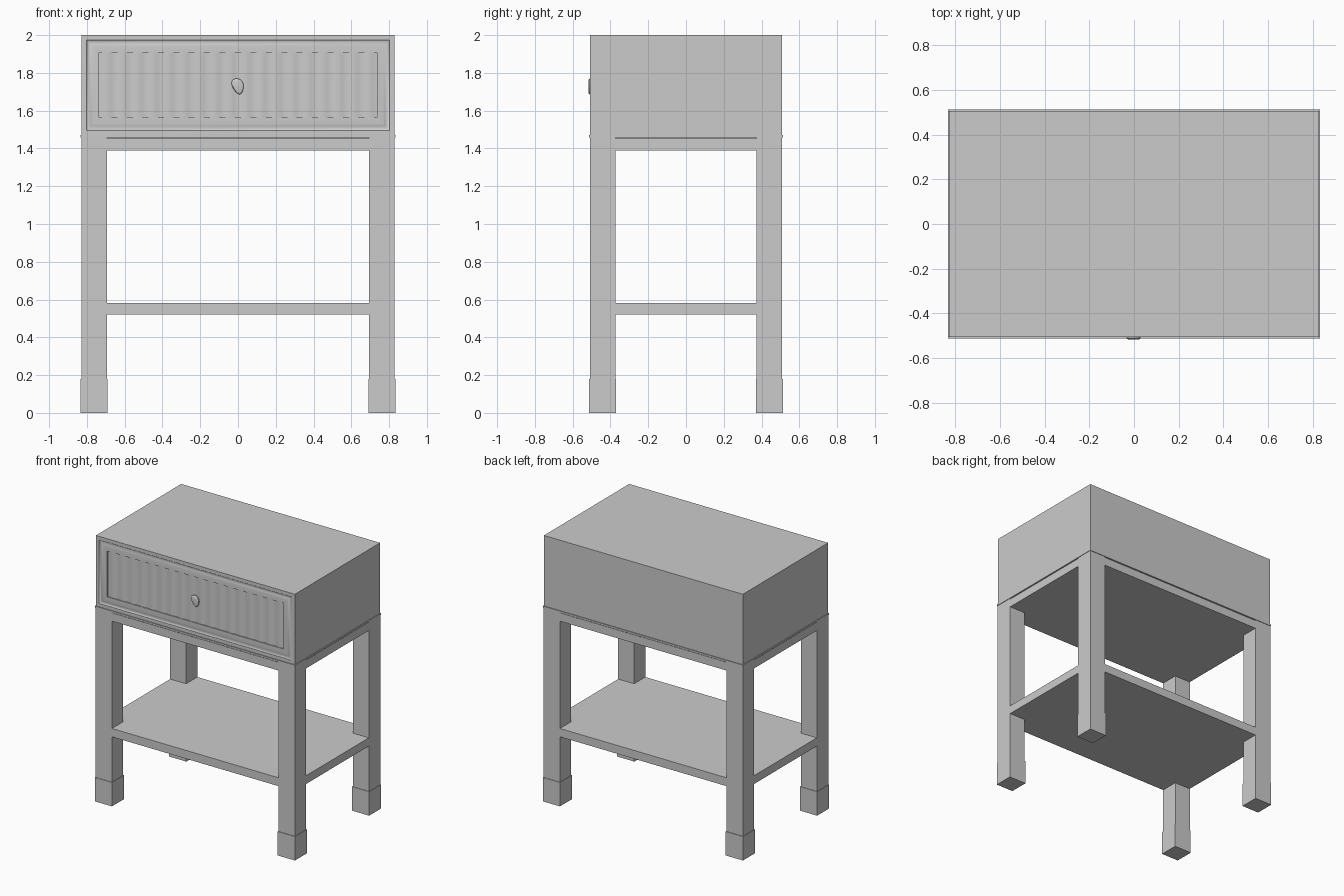
import bpy
import bmesh
import math

if "Cube" in bpy.data.objects:
    bpy.data.objects.remove(bpy.data.objects["Cube"])

grey = bpy.data.materials.new("plain_grey")
grey.use_nodes = True
GREY = (0.6, 0.6, 0.6, 1)
grey.diffuse_color = GREY
grey.node_tree.nodes["Principled BSDF"].inputs["Base Color"].default_value = GREY

HX, HY = 0.833, 0.513      # outer half sizes of the stand
BX, BY = 0.828, 0.507      # half sizes of the drawer case
Z0, Z1 = 1.47, 2.0         # drawer case bottom and top
LEG = 0.135


def finish(name, bm, smooth=False):
    bmesh.ops.recalc_face_normals(bm, faces=bm.faces)
    mesh = bpy.data.meshes.new(name)
    bm.to_mesh(mesh)
    bm.free()
    mesh.materials.append(grey)
    obj = bpy.data.objects.new(name, mesh)
    bpy.context.collection.objects.link(obj)
    if smooth:
        bpy.ops.object.select_all(action="DESELECT")
        obj.select_set(True)
        bpy.context.view_layer.objects.active = obj
        bpy.ops.object.shade_smooth_by_angle(angle=math.radians(35))
    return obj


def box(name, low, high):
    bm = bmesh.new()
    bmesh.ops.create_cube(bm, size=1)
    for v in bm.verts:
        v.co = [a + (c + 0.5) * (b - a) for a, b, c in zip(low, high, v.co)]
    return finish(name, bm)


# Legs and their slightly wider foot caps
for side, sx in (("left", 1), ("right", -1)):
    for end, sy in (("front", -1), ("back", 1)):
        for part, grow, bottom, top in (("leg", 0, 0.17, 1.458), ("foot", 0.004, 0, 0.18)):
            xs = sorted((sx * (HX - 0.004 - LEG - grow), sx * (HX - 0.004 + grow)))
            ys = sorted((sy * (HY - 0.004 - LEG - grow), sy * (HY - 0.004 + grow)))
            box(f"{end}_{side}_{part}", (xs[0], ys[0], bottom), (xs[1], ys[1], top))

# Shelf, upper frame slab, shadow gap and ledge
ex, ey = HX - 0.006, HY - 0.006
box("shelf", (-ex, -ey, 0.52), (ex, ey, 0.583))
box("upper_frame", (-ex, -ey, 1.39), (ex, ey, 1.452))
box("shadow_gap", (-ex + 0.015, -ey + 0.015, 1.45), (ex - 0.015, ey - 0.015, 1.46))
box("ledge", (-HX, -HY, 1.457), (HX, HY, Z0))

# Drawer case: concentric rings form the moulded front and the recess
bm = bmesh.new()
profile = [(0, BY), (0, -BY), (0.026, -BY), (0.03, -BY + 0.004),
           (0.036, -BY + 0.006), (0.044, -BY + 0.005), (0.052, -BY + 0.001),
           (0.058, -BY), (0.093, -BY), (0.093, -BY + 0.014)]
rings = []
for inset, y in profile:
    x, a, b = BX - inset, Z0 + inset, Z1 - inset
    rings.append([bm.verts.new(p) for p in ((-x, y, a), (x, y, a), (x, y, b), (-x, y, b))])
for r, s in zip(rings, rings[1:]):
    for i in range(4):
        j = (i + 1) % 4
        bm.faces.new((r[i], r[j], s[j], s[i]))
bm.faces.new(rings[0])
bm.faces.new(rings[-1])
finish("drawer_case", bm, True)

# Fluted drawer panel
bm = bmesh.new()
FLUTES, STEPS = 18, 8
px, pz0, pz1 = BX - 0.093, Z0 + 0.093, Z1 - 0.093
previous = None
for i in range(FLUTES * STEPS + 1):
    x = -px + 2 * px * i / (FLUTES * STEPS)
    y = -BY + 0.007 + 0.003 * math.cos(math.tau * i / STEPS)
    column = [bm.verts.new((x, y, z)) for z in (pz0, pz1)]
    if previous:
        bm.faces.new((previous[0], column[0], column[1], previous[1]))
    previous = column
panel = finish("fluted_panel", bm, True)
# keep the open sheet facing the front
if panel.data.polygons[0].normal.y > 0:
    panel.data.flip_normals()

# Pebble-shaped knob, narrower towards the bottom
bm = bmesh.new()
loops = []
for y, scale in ((-BY + 0.012, 0.95), (-BY - 0.004, 1), (-BY - 0.008, 0.9), (-BY - 0.01, 0.7)):
    loop = []
    for i in range(24):
        t = math.tau * i / 24
        c, s = math.cos(t), math.sin(t)
        x = 0.03 * c * (1 + 0.3 * s) - 0.008 * s
        loop.append(bm.verts.new((x * scale, y, 1.728 + 0.042 * s * scale)))
    loops.append(loop)
for r, s in zip(loops, loops[1:]):
    for i in range(24):
        j = (i + 1) % 24
        bm.faces.new((r[i], r[j], s[j], s[i]))
bm.faces.new(loops[0])
bm.faces.new(loops[-1])
finish("drawer_knob", bm, True)
